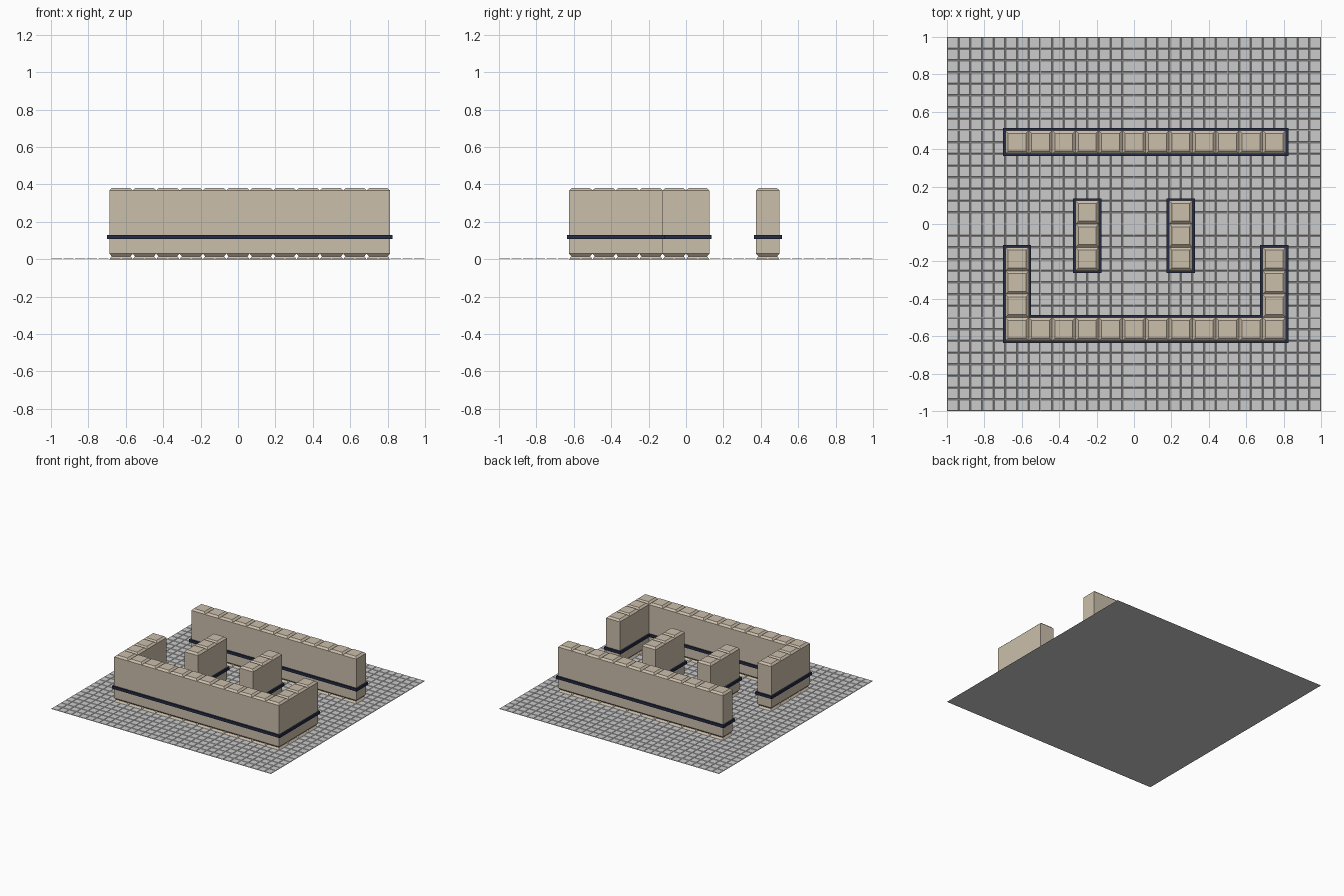
import bpy, bmesh

if "Cube" in bpy.data.objects:
    bpy.data.objects.remove(bpy.data.objects["Cube"])

CELL = 0.125


def material(name, rgb):
    m = bpy.data.materials.new(name)
    m.diffuse_color = (*rgb, 1)
    m.use_nodes = True
    m.node_tree.nodes["Principled BSDF"].inputs["Base Color"].default_value = m.diffuse_color
    return m


def finish(name, bm, mat=None):
    bmesh.ops.remove_doubles(bm, verts=bm.verts, dist=1e-5)
    bmesh.ops.recalc_face_normals(bm, faces=bm.faces)
    me = bpy.data.meshes.new(name)
    bm.to_mesh(me)
    bm.free()
    if mat:
        me.materials.append(mat)
    ob = bpy.data.objects.new(name, me)
    bpy.context.collection.objects.link(ob)
    return ob


def square(bm, x, y, half, z):
    return [bm.verts.new((x + sx * half, y + sy * half, z))
            for sx, sy in ((-1, -1), (1, -1), (1, 1), (-1, 1))]


stone = material("stone", (0.60, 0.52, 0.41))
navy = material("navy", (0.018, 0.025, 0.06))

# Floor: thin slab with a 32 x 32 grid of shallow tiles
bm = bmesh.new()
bm.faces.new(square(bm, 0, 0, 1, 0))
finish("floor_base", bm)
bm = bmesh.new()
n, size = 32, 2 / 32
for i in range(n):
    for j in range(n):
        x, y = -1 + (i + 0.5) * size, -1 + (j + 0.5) * size
        low = square(bm, x, y, size / 2 - 0.0015, 0.0003)
        top = square(bm, x, y, size / 2 - 0.004, 0.003)
        bm.faces.new(top)
        for k in range(4):
            bm.faces.new((low[k], low[k - 3], top[k - 3], top[k]))
finish("floor_tiles", bm)

# Block side profile: (inset, height) from flared foot to chamfered cap
PROFILE = [(0, 0), (0.012, 0.016), (0, 0.03), (0, 0.368), (0.015, 0.382)]
SIDES = [(0, -1), (1, 0), (0, 1), (-1, 0)]


def wall(name, cells, x0, y0):
    """Chamfered blocks on a cell grid, with no faces between neighbours."""
    bm = bmesh.new()
    for i, j in sorted(cells):
        x, y = x0 + (i + 0.5) * CELL, y0 + (j + 0.5) * CELL
        rings = [square(bm, x, y, CELL / 2 - d, z) for d, z in PROFILE]
        for s in range(len(rings) - 1):
            a, b = rings[s], rings[s + 1]
            for k, (dx, dy) in enumerate(SIDES):
                if s == 2 and (i + dx, j + dy) in cells:
                    continue
                bm.faces.new((a[k], a[k - 3], b[k - 3], b[k]))
        bm.faces.new(rings[-1])
    finish(name, bm, stone)


def trim(name, outline, out=0.0125, z0=0.109, z1=0.131):
    """Raised band following a counter-clockwise right-angled outline."""
    bm = bmesh.new()
    loops = [[] for _ in range(4)]
    count = len(outline)
    for k, (x, y) in enumerate(outline):
        px, py = outline[k - 1]
        nx, ny = outline[(k + 1) % count]
        # outward normals of the two adjoining edges
        ox = ((y - py > 0) - (y - py < 0)) + ((ny - y > 0) - (ny - y < 0))
        oy = -((x - px > 0) - (x - px < 0)) - ((nx - x > 0) - (nx - x < 0))
        for loop, d, z in zip(loops, (0, out, out, 0), (z0, z0, z1, z1)):
            loop.append(bm.verts.new((x + ox * d, y + oy * d, z)))
    for s in range(4):
        a, b = loops[s], loops[(s + 1) % 4]
        for k in range(count):
            m = (k + 1) % count
            bm.faces.new((a[k], a[m], b[m], b[k]))
    finish(name, bm, navy)


def straight(name, x0, y0, nx, ny):
    wall(name, {(i, j) for i in range(nx) for j in range(ny)}, x0, y0)
    x1, y1 = x0 + nx * CELL, y0 + ny * CELL
    trim(name + "_trim", [(x0, y0), (x1, y0), (x1, y1), (x0, y1)])


# Back wall and the two short inner walls
straight("back_wall", -0.6875, 0.375, 12, 1)
straight("inner_wall_left", -0.3125, -0.25, 1, 3)
straight("inner_wall_right", 0.1875, -0.25, 1, 3)

# U-shaped front wall with side returns
L, R, F, B = -0.6875, 0.8125, -0.625, -0.125
cells = {(i, 0) for i in range(12)} | {(i, j) for i in (0, 11) for j in range(4)}
wall("front_wall", cells, L, F)
trim("front_wall_trim", [(L, F), (R, F), (R, B), (R - CELL, B),
                         (R - CELL, F + CELL), (L + CELL, F + CELL),
                         (L + CELL, B), (L, B)])
